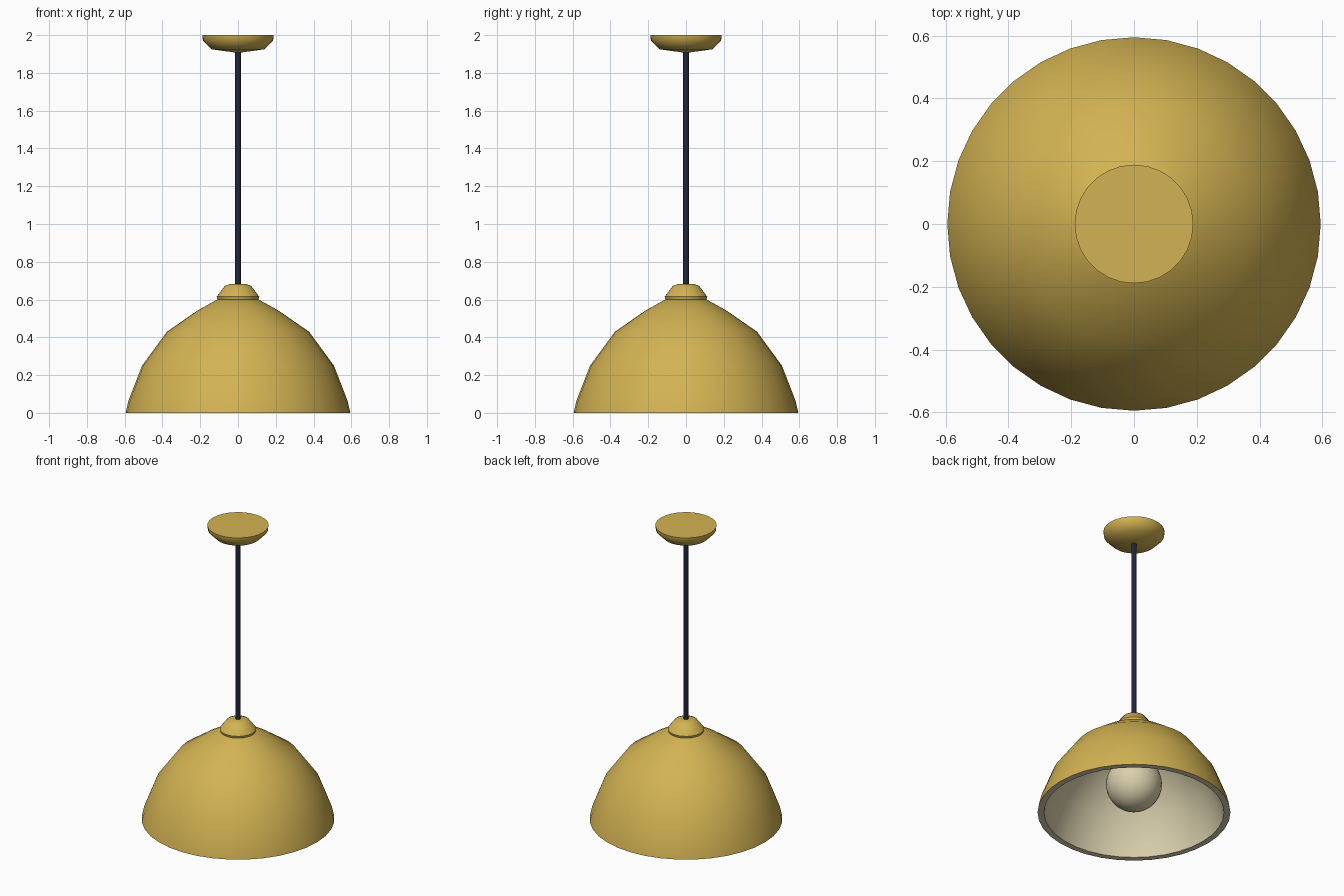
import bpy, bmesh, math
from mathutils import Vector

cube = bpy.data.objects.get("Cube")
if cube:
    bpy.data.objects.remove(cube, do_unlink=True)


def material(name, rgb):
    mat = bpy.data.materials.new(name)
    mat.use_nodes = True
    color = (*rgb, 1.0)
    mat.diffuse_color = color
    mat.node_tree.nodes["Principled BSDF"].inputs["Base Color"].default_value = color
    return mat


gold = material("warm gold", (0.65, 0.45, 0.085))
cream = material("cream", (0.70, 0.63, 0.42))
navy = material("dark navy", (0.013, 0.019, 0.04))


def lathe(name, profile, sides, mats, inside_test=None):
    """Spin an (r, z) profile around z; faces passing the test get the second material."""
    bm = bmesh.new()
    verts = [bm.verts.new((r, 0, z)) for r, z in profile]
    edges = [bm.edges.new(pair) for pair in zip(verts, verts[1:])]
    bmesh.ops.spin(bm, geom=verts + edges, cent=(0, 0, 0), axis=(0, 0, 1),
                   angle=math.tau, steps=sides, use_duplicate=False)
    bmesh.ops.remove_doubles(bm, verts=bm.verts, dist=0.0005)
    bmesh.ops.recalc_face_normals(bm, faces=bm.faces)
    if inside_test:
        for face in bm.faces:
            face.material_index = int(inside_test(face))
    mesh = bpy.data.meshes.new(name)
    bm.to_mesh(mesh)
    bm.free()
    for mat in mats:
        mesh.materials.append(mat)
    obj = bpy.data.objects.new(name, mesh)
    bpy.context.collection.objects.link(obj)
    bpy.ops.object.select_all(action="DESELECT")
    obj.select_set(True)
    bpy.context.view_layer.objects.active = obj
    bpy.ops.object.shade_smooth_by_angle(angle=math.radians(50))
    return obj


# Domed shade: gold outside, cream lining and rim
outer = [(0, 0.615), (0.11, 0.6), (0.217, 0.54), (0.376, 0.43),
         (0.508, 0.25), (0.58, 0.065), (0.595, 0)]
inner = [(0.555, 0), (0.54, 0.06), (0.472, 0.235), (0.348, 0.4),
         (0.2, 0.505), (0.1, 0.56), (0, 0.57)]
lathe("shade", outer + inner, 36, [gold, cream],
      lambda f: f.normal.dot(f.calc_center_median() + Vector((0, 0, 0.1))) < 0)

# Collar on top of the shade
lathe("shade_collar", [(0, 0.598), (0.108, 0.598), (0.113, 0.615),
                       (0.07, 0.672), (0.045, 0.682), (0, 0.684)], 28, [gold])

# Hanging cord
lathe("cord", [(0, 0.67), (0.017, 0.67), (0.017, 1.93), (0, 1.93)], 12, [navy])

# Ceiling canopy
lathe("ceiling_canopy", [(0, 1.908), (0.025, 1.909), (0.14, 1.925),
                         (0.186, 1.972), (0.189, 2), (0, 2)], 28, [gold])

# Round bulb and its socket
bulb = [(0.173 * math.sin(math.pi * i / 16), 0.2 - 0.173 * math.cos(math.pi * i / 16))
        for i in range(17)]
lathe("bulb", bulb, 28, [cream])
lathe("bulb_socket", [(0, 0.35), (0.06, 0.35), (0.06, 0.58), (0, 0.58)], 20, [navy])
